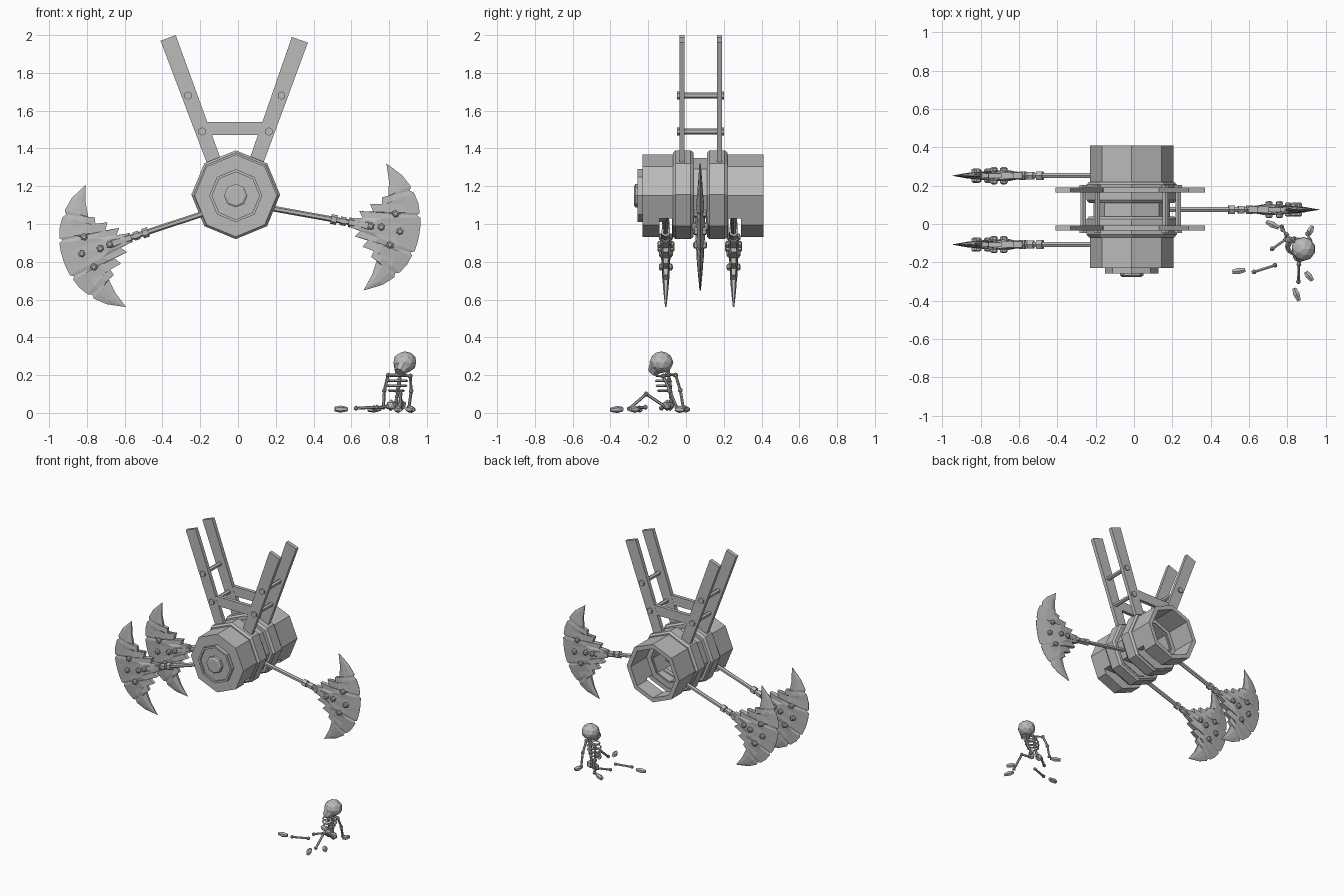
import bpy, bmesh, math
from mathutils import Vector, Matrix

if "Cube" in bpy.data.objects:
    bpy.data.objects.remove(bpy.data.objects["Cube"])

grey = bpy.data.materials.new("worn grey")
grey.diffuse_color = (0.5, 0.495, 0.485, 1)
grey.use_nodes = True
grey.node_tree.nodes["Principled BSDF"].inputs["Base Color"].default_value = grey.diffuse_color


def finish(name, bm, loc=(0, 0, 0), turn=0):
    bmesh.ops.recalc_face_normals(bm, faces=bm.faces)
    me = bpy.data.meshes.new(name)
    bm.to_mesh(me)
    bm.free()
    me.materials.append(grey)
    ob = bpy.data.objects.new(name, me)
    ob.location = loc
    ob.rotation_euler.y = turn
    bpy.context.collection.objects.link(ob)
    return ob


def rod(bm, a, b, r1, r2=None, n=6):
    a, b = Vector(a), Vector(b)
    d = b - a
    m = Matrix.Translation((a + b) / 2) @ d.to_track_quat('Z', 'Y').to_matrix().to_4x4()
    bmesh.ops.create_cone(bm, cap_ends=True, segments=n, radius1=r1,
                          radius2=r1 if r2 is None else r2, depth=d.length, matrix=m)


def ball(bm, c, r, stretch=(1, 1, 1), sub=1):
    m = Matrix.Translation(c) @ Matrix.Diagonal((*stretch, 1))
    bmesh.ops.create_icosphere(bm, subdivisions=sub, radius=r, matrix=m)


def prism(bm, pts, y0, y1):
    a = [bm.verts.new((x, y0, z)) for x, z in pts]
    b = [bm.verts.new((x, y1, z)) for x, z in pts]
    bm.faces.new(a)
    bm.faces.new(b[::-1])
    for i in range(len(a)):
        j = (i + 1) % len(a)
        bm.faces.new((a[i], b[i], b[j], a[j]))


def lathe(bm, prof, n=8, closed=True):
    # revolve (radius, y) points around the y axis
    rings = [[bm.verts.new((r * math.sin(k * math.tau / n), y, r * math.cos(k * math.tau / n)))
              for k in range(n)] for r, y in prof]
    pairs = list(zip(rings, rings[1:] + rings[:1]))
    for a, b in pairs if closed else pairs[:-1]:
        for k in range(n):
            j = (k + 1) % n
            bm.faces.new((a[k], a[j], b[j], b[k]))
    if not closed:
        bm.faces.new(rings[0])
        bm.faces.new(rings[-1])


CX, CZ = -0.012, 1.15

# Hollow eight-sided barrel, open at the back
bm = bmesh.new()
lathe(bm, [(0.14, -0.23), (0.218, -0.23), (0.218, -0.03), (0.2, -0.03), (0.2, 0.18), (0.218, 0.18),
           (0.218, 0.41), (0.185, 0.41), (0.185, 0.21), (0.14, 0.21), (0.14, 0.1)])
barrel = finish("barrel", bm, (CX, 0, CZ))

# Raised collars that hold the frame
bm = bmesh.new()
for y0, y1 in ((-0.07, 0.04), (0.11, 0.22)):
    lathe(bm, [(0.15, y0), (0.222, y0), (0.235, y0 + 0.015), (0.235, y1 - 0.015), (0.222, y1), (0.15, y1)])
collars = finish("collars", bm, (CX, 0, CZ + 0.005))

# Slots under the barrel for the swinging arms
bm = bmesh.new()
for y0, y1 in ((-0.14, -0.075), (0.225, 0.29), (0.045, 0.105)):
    prism(bm, [(-0.4, 0.85), (0.4, 0.85), (0.4, 1.03), (-0.4, 1.03)], y0, y1)
cutter = finish("slot_cutter", bm)
cutter.hide_render = True
cutter.hide_viewport = True
for ob in (barrel, collars):
    mod = ob.modifiers.new("slots", 'BOOLEAN')
    mod.object = cutter
    mod.solver = 'EXACT'

# Stepped hub on the barrel front
bm = bmesh.new()
lathe(bm, [(0.14, -0.1), (0.14, -0.258), (0.125, -0.258), (0.125, -0.245), (0.062, -0.245),
           (0.062, -0.268), (0.05, -0.275)], closed=False)
finish("front_hub", bm, (CX, 0, CZ))

# Two V-shaped hanger frames
bm = bmesh.new()
for y in (-0.035, 0.163):
    prism(bm, [(-0.41, 1.97), (-0.33, 2.0), (-0.09, 1.34), (-0.09, 1.27), (-0.145, 1.27)], y, y + 0.028)
    prism(bm, [(0.285, 1.99), (0.37, 1.96), (0.115, 1.27), (0.06, 1.27), (0.06, 1.34)], y, y + 0.028)
    prism(bm, [(-0.17, 1.47), (0.14, 1.47), (0.13, 1.54), (-0.16, 1.54)], y + 0.001, y + 0.027)
finish("hanger_frames", bm)

# Cross pins joining the frames
bm = bmesh.new()
for x, z in ((-0.265, 1.68), (-0.19, 1.49), (0.23, 1.68), (0.163, 1.49)):
    rod(bm, (x, -0.03, z), (x, 0.185, z), 0.016)
    for y in (-0.047, 0.185):
        rod(bm, (x, y, z), (x, y + 0.017, z), 0.022)
finish("cross_pins", bm)

# Crescent blade half outlines: cutting edge and torn inner edge
OUTER = [(0.975, 0), (0.973, 0.045), (0.966, 0.09), (0.945, 0.1), (0.957, 0.115), (0.94, 0.165),
         (0.908, 0.215), (0.885, 0.222), (0.885, 0.245), (0.83, 0.295), (0.736, 0.342)]
INNER = [(0.6, 0), (0.605, 0.025), (0.665, 0.035), (0.64, 0.068), (0.715, 0.075), (0.69, 0.115),
         (0.755, 0.12), (0.745, 0.16), (0.777, 0.175), (0.767, 0.25), (0.738, 0.338)]


def mirrored(half):
    return [(u, -v) for u, v in half[:0:-1]] + half


def blade(bm):
    pairs = list(zip(mirrored(OUTER), mirrored(INNER)))
    rows = []
    for (ou, ov), (iu, iv) in pairs:
        w = 1 - abs(iv) / 0.36
        row = []
        for f, t in ((0, 0.001), (0.3, 0.014 * w + 0.003), (0.65, 0.026 * w + 0.002), (1, 0.016 * w + 0.001)):
            row.append((ou + (iu - ou) * f, t, ov + (iv - ov) * f))
        loop = row + [(u, -t, v) for u, t, v in row[::-1]]
        rows.append([bm.verts.new(p) for p in loop])
    for a, b in zip(rows, rows[1:]):
        for i in range(8):
            j = (i + 1) % 8
            bm.faces.new((a[i], a[j], b[j], b[i]))
    bm.faces.new(rows[0])
    bm.faces.new(rows[-1])


# Three swinging axes: arm, joints, blade, bolts
for name, y, deg in (("right", 0.075, 10.2), ("left_front", -0.107, 161.8), ("left_back", 0.252, 161.8)):
    place = ((0, y, 1.115), math.radians(deg))
    bm = bmesh.new()
    rod(bm, (0, 0, 0), (0.64, 0, 0), 0.015)
    for u, r in ((0.5, 0.026), (0.55, 0.023), (0.595, 0.026)):
        rod(bm, (u, 0, 0), (u + 0.032, 0, 0), r)
    rod(bm, (0.63, 0, 0), (0.7, 0, 0), 0.02, 0.034)
    rod(bm, (0.7, 0, 0), (0.8, 0, 0), 0.034, 0.015)
    finish(name + "_arm", bm, *place)
    bm = bmesh.new()
    blade(bm)
    finish(name + "_blade", bm, *place)
    bm = bmesh.new()
    for u, v in ((0.715, 0), (0.77, 0.005), (0.832, 0.088), (0.872, 0), (0.832, -0.08)):
        t = 0.038 if u < 0.8 else 0.03
        rod(bm, (u, -t, v), (u, t, v), 0.02)
        for s in (-1, 1):
            rod(bm, (u, s * t, v), (u, s * (t + 0.007), v), 0.02, 0.01)
    finish(name + "_bolts", bm, *place)


def bone(bm, a, b, r=0.008):
    rod(bm, a, b, r)
    for p in (a, b):
        ball(bm, p, r * 1.75)


# Slumped skeleton: skull and jaw
bm = bmesh.new()
ball(bm, (0.883, -0.13, 0.268), 0.063, (1, 1, 0.92), 2)
rod(bm, (0.875, -0.15, 0.25), (0.855, -0.175, 0.215), 0.045, 0.03, 8)
finish("skull", bm)

# Spine, ribs, shoulders and pelvis
bm = bmesh.new()
low, top = Vector((0.835, -0.075, 0.04)), Vector((0.862, -0.095, 0.225))
for i in range(9):
    p = low.lerp(top, i / 8)
    ball(bm, p, 0.013)
rod(bm, low, top, 0.008)
for i, (rx, ry) in enumerate(((0.04, 0.036), (0.05, 0.042), (0.05, 0.042), (0.042, 0.036))):
    c = low.lerp(top, 0.42 + 0.14 * i) + Vector((-0.008, -0.03, 0))
    pts = [c + Vector((rx * math.cos(k * math.tau / 10), ry * math.sin(k * math.tau / 10), 0))
           for k in range(10)]
    for k in range(10):
        rod(bm, pts[k], pts[(k + 1) % 10], 0.006, n=4)
bone(bm, (0.795, -0.06, 0.2), (0.855, -0.1, 0.205), 0.007)
bone(bm, (0.855, -0.1, 0.205), (0.912, -0.125, 0.195), 0.007)
ball(bm, (0.81, -0.085, 0.04), 0.028, (1, 0.8, 1.1))
ball(bm, (0.865, -0.1, 0.04), 0.028, (1, 0.8, 1.1))
finish("torso_bones", bm)

# Arm and leg bones
bm = bmesh.new()
for path in ([(0.795, -0.055, 0.2), (0.775, -0.03, 0.12), (0.77, -0.015, 0.03)],
             [(0.912, -0.12, 0.195), (0.917, -0.085, 0.115), (0.905, -0.05, 0.03)],
             [(0.865, -0.12, 0.04), (0.86, -0.21, 0.1), (0.857, -0.3, 0.022)],
             [(0.79, -0.08, 0.035), (0.72, -0.13, 0.025)],
             [(0.735, -0.215, 0.03), (0.625, -0.25, 0.025)]):
    for a, b in zip(path, path[1:]):
        bone(bm, a, b)
finish("limb_bones", bm)

# Hands and feet, some fallen away
bm = bmesh.new()
for a, b in (((0.512, -0.25, 0.02), (0.58, -0.24, 0.02)), ((0.835, -0.335, 0.02), (0.86, -0.4, 0.016)),
             ((0.895, -0.25, 0.02), (0.93, -0.295, 0.018)), ((0.69, 0.012, 0.018), (0.755, -0.02, 0.022)),
             ((0.91, -0.055, 0.02), (0.93, -0.01, 0.016))):
    a, b = Vector(a), Vector(b)
    rod(bm, a, a.lerp(b, 0.45), 0.012, 0.019)
    rod(bm, a.lerp(b, 0.45), b, 0.019, 0.011)
finish("hands_and_feet", bm)
